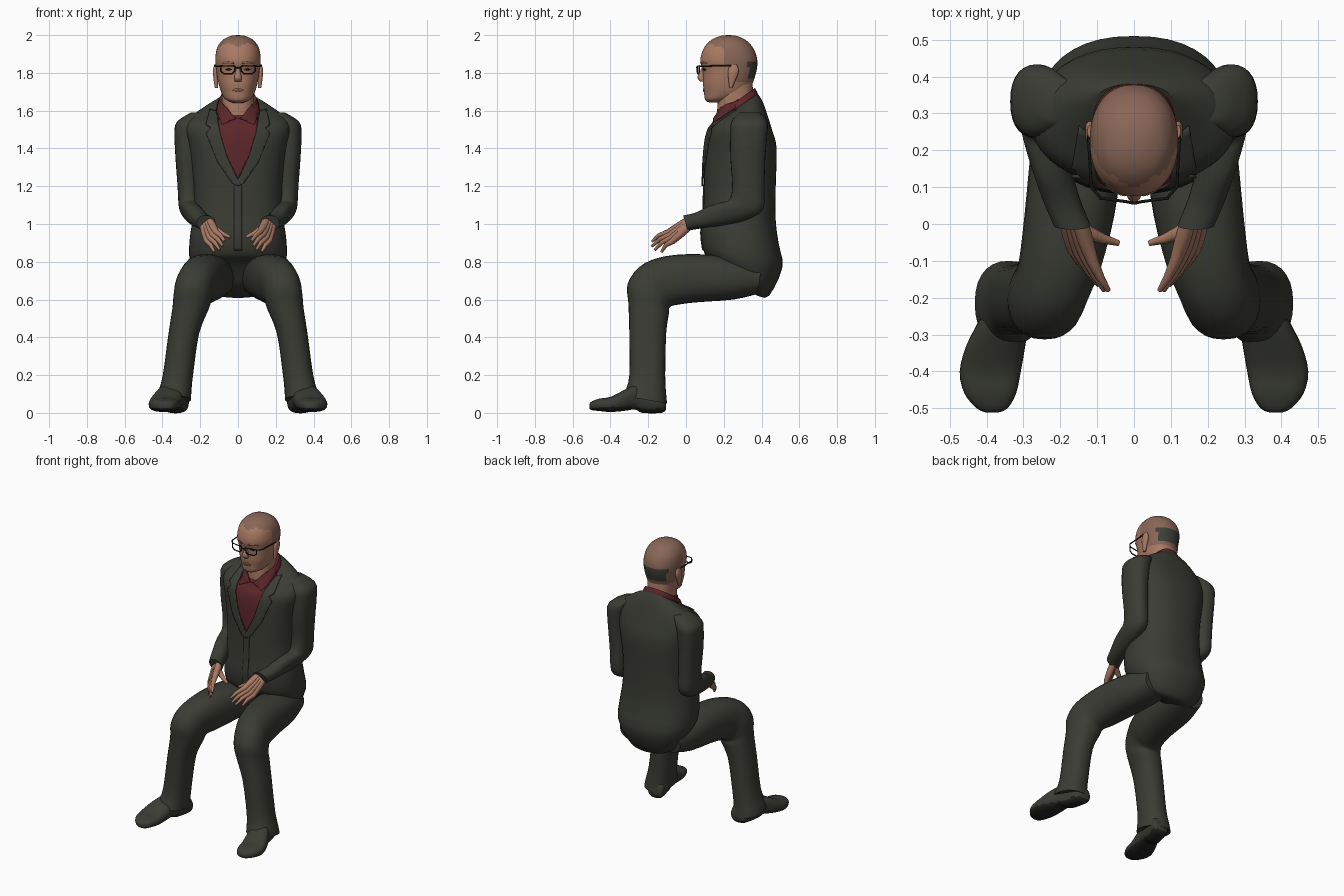
import bpy, bmesh, math
from mathutils import Vector
from mathutils.bvhtree import BVHTree

if "Cube" in bpy.data.objects:
    bpy.data.objects.remove(bpy.data.objects["Cube"], do_unlink=True)


def material(name, *rgb):
    mat = bpy.data.materials.new(name)
    mat.use_nodes = True
    mat.diffuse_color = (*rgb, 1)
    bsdf = mat.node_tree.nodes["Principled BSDF"]
    bsdf.inputs["Base Color"].default_value = (*rgb, 1)
    bsdf.inputs["Roughness"].default_value = 0.8
    return mat


SUIT = material("dark suit cloth", .042, .045, .034)
SHIRT = material("wine shirt", .107, .019, .023)
SKIN = material("skin", .40, .195, .127)
HAIR = material("cropped hair", .25, .135, .095)
GREY = material("grey hair patch", .048, .05, .04)
LIPS = material("lips", .26, .105, .08)
SOLE = material("shoe sole", .016, .017, .015)
BLACK = material("black frames", .008, .008, .008)

parts, trees = [], []


def finish(name, mesh, mats, mirror=False):
    obj = bpy.data.objects.new(name, mesh)
    bpy.context.collection.objects.link(obj)
    for mat in mats:
        mesh.materials.append(mat)
    if mirror:
        obj.modifiers.new("mirror", 'MIRROR')
    parts.append(obj)
    return obj


def spline(rows, steps):
    """Catmull-Rom interpolation through rows of numbers."""
    rows = [Vector(r) for r in rows]
    out = []
    for i in range(len(rows) - 1):
        a, b, c = rows[max(i - 1, 0)], rows[i], rows[i + 1]
        d = rows[min(i + 2, len(rows) - 1)]
        for k in range(steps):
            t = k / steps
            out.append(b + (c - a) * (t / 2) + (a * 2 - b * 5 + c * 4 - d) * (t * t / 2)
                       + (b * 3 - a - c * 3 + d) * (t ** 3 / 2))
    return out + [rows[-1]]


def loft(name, rows, mats, mirror=False, sides=28, steps=3, power=2.3, rule=None):
    """Each row: y, z of one side, y, z of the opposite side, centre x, half width."""
    bm = bmesh.new()
    rings = []
    for y1, z1, y2, z2, cx, w in spline(rows, steps):
        ring = []
        for k in range(sides):
            a = math.tau * k / sides
            u, v = (math.copysign(abs(f) ** (2 / power), f) for f in (math.sin(a), math.cos(a)))
            ring.append(bm.verts.new((cx + w * u, (y1 + y2) / 2 + v * (y1 - y2) / 2,
                                      (z1 + z2) / 2 + v * (z1 - z2) / 2)))
        rings.append(ring)
    for p, q in zip(rings, rings[1:]):
        for k in range(sides):
            j = (k + 1) % sides
            bm.faces.new((p[k], p[j], q[j], q[k]))
    bm.faces.new(rings[0])
    bm.faces.new(rings[-1])
    bmesh.ops.recalc_face_normals(bm, faces=bm.faces)
    if rule:
        for f in bm.faces:
            f.material_index = rule(f.calc_center_median(), f.normal)
    trees.append(BVHTree.FromBMesh(bm))
    mesh = bpy.data.meshes.new(name)
    bm.to_mesh(mesh)
    bm.free()
    return finish(name, mesh, mats, mirror)


def plate(name, outline, mat, lift):
    """Thin mirrored plate: an x, z outline laid on the front of the body."""
    bm = bmesh.new()
    bm.faces.new([bm.verts.new((x, 0, z)) for x, z in outline])
    for axis in (0, 2):
        lo = min(v.co[axis] for v in bm.verts)
        hi = max(v.co[axis] for v in bm.verts)
        cuts = int((hi - lo) / .015)
        normal = [float(axis == i) for i in range(3)]
        for k in range(1, cuts + 1):
            point = [n * (lo + (hi - lo) * k / (cuts + 1)) for n in normal]
            bmesh.ops.bisect_plane(bm, geom=bm.verts[:] + bm.edges[:] + bm.faces[:],
                                   plane_co=point, plane_no=normal)
    missed = []
    for v in bm.verts:
        hits = [t.ray_cast(Vector((v.co.x, -2, v.co.z)), Vector((0, 1, 0)))[0] for t in trees]
        ys = [h.y for h in hits if h]
        if ys:
            v.co.y = min(ys) - lift
        else:
            missed.append(v)
    bmesh.ops.delete(bm, geom=missed, context='VERTS')
    bm.normal_update()
    for f in bm.faces:
        if f.normal.y > 0:
            f.normal_flip()
    mesh = bpy.data.meshes.new(name)
    bm.to_mesh(mesh)
    bm.free()
    obj = finish(name, mesh, [mat], True)
    obj.modifiers.new("thickness", 'SOLIDIFY').thickness = min(lift * 1.3, .009)


def rod(name, points, radii, mat, cyclic=False):
    """Mirrored round rod along points, tapering by radii."""
    curve = bpy.data.curves.new(name, 'CURVE')
    curve.dimensions = '3D'
    curve.bevel_depth = 1
    curve.bevel_resolution = 2
    curve.use_fill_caps = True
    line = curve.splines.new('POLY')
    line.points.add(len(points) - 1)
    line.use_cyclic_u = cyclic
    for p, co, r in zip(line.points, points, radii):
        p.co, p.radius = (*co, 1), r
    temp = bpy.data.objects.new(name, curve)
    mesh = bpy.data.meshes.new_from_object(temp)
    bpy.data.objects.remove(temp)
    mesh.materials.clear()
    finish(name, mesh, [mat], True)


# Jacket body, from hem to collar
loft("jacket", [
    (.26, .67, .38, .62, 0, .12), (.17, .79, .44, .62, 0, .2), (.1, .84, .51, .77, 0, .255),
    (.08, .95, .49, .9, 0, .255), (.09, 1.05, .475, 1.02, 0, .24),
    (.095, 1.2, .475, 1.2, 0, .235), (.1, 1.4, .48, 1.4, 0, .26), (.115, 1.49, .455, 1.5, 0, .28),
    (.14, 1.53, .43, 1.58, 0, .26), (.17, 1.55, .405, 1.65, 0, .19),
    (.22, 1.58, .38, 1.69, 0, .12)], [SUIT], sides=40)

# Shirt collar band and neck
loft("shirt_collar", [(.135, 1.5, .4, 1.62, 0, .12), (.15, 1.55, .38, 1.69, 0, .112),
                      (.16, 1.57, .365, 1.72, 0, .1)], [SHIRT])
loft("neck", [(.165, 1.54, .36, 1.6, 0, .085), (.165, 1.6, .355, 1.7, 0, .085),
              (.17, 1.68, .35, 1.77, 0, .088)], [SKIN])

# Sleeves
loft("sleeves", [
    (.28, 1.59, .39, 1.59, .2, .05), (.24, 1.54, .43, 1.54, .255, .07),
    (.235, 1.47, .43, 1.47, .267, .069), (.235, 1.35, .42, 1.35, .267, .064),
    (.245, 1.2, .415, 1.2, .26, .06), (.23, 1.13, .41, 1.08, .258, .057),
    (.19, 1.115, .34, 1.03, .25, .055), (.12, 1.095, .24, 1, .23, .052),
    (.05, 1.06, .1, .98, .2, .05), (-.015, 1.045, .01, .965, .168, .05)], [SUIT], True)

# Trouser legs, hip to hem
loft("trouser_legs", [
    (.4, .78, .38, .63, .12, .11), (.2, .83, .25, .6, .15, .125), (0, .84, .05, .585, .175, .122),
    (-.15, .82, -.06, .57, .2, .113), (-.25, .77, -.085, .56, .225, .108),
    (-.31, .68, -.09, .55, .24, .102), (-.305, .58, -.09, .53, .25, .097),
    (-.3, .42, -.105, .42, .287, .081), (-.3, .2, -.11, .2, .318, .08),
    (-.32, .12, -.105, .1, .335, .088), (-.33, .09, -.1, .05, .34, .092)], [SUIT], True)

# Shoes with darker soles
loft("shoes", [
    (-.105, .07, -.105, .02, .315, .04), (-.13, .12, -.13, 0, .32, .06),
    (-.23, .15, -.23, 0, .343, .065), (-.27, .15, -.27, .018, .355, .07),
    (-.33, .12, -.33, .01, .375, .08), (-.4, .085, -.4, .005, .39, .083),
    (-.46, .075, -.46, .01, .39, .07), (-.5, .06, -.5, .015, .385, .042),
    (-.512, .045, -.512, .025, .385, .015)], [SUIT, SOLE], True, power=2.6,
    rule=lambda c, n: int(n.z < -.45 and c.z < .03))


# Head, with the hairline and rear patch set by height and depth
def hair_rule(c, n):
    if c.y > .33 and 1.775 < c.z < 1.86:
        return 2
    if c.y > .26:
        line = 1.75
    elif c.y > .2:
        line = 1.84
    else:
        line = 1.935 + .02 * math.sin(abs(c.x) * 30)
    return int(c.z > line)


loft("head", [
    (.115, 1.645, .2, 1.64, 0, .03), (.1, 1.66, .25, 1.66, 0, .065),
    (.095, 1.7, .32, 1.69, 0, .088), (.09, 1.74, .35, 1.74, 0, .102),
    (.09, 1.78, .365, 1.78, 0, .11), (.086, 1.82, .375, 1.82, 0, .115),
    (.076, 1.86, .378, 1.86, 0, .12), (.082, 1.9, .37, 1.9, 0, .118),
    (.1, 1.94, .35, 1.94, 0, .107), (.135, 1.975, .315, 1.975, 0, .08),
    (.18, 1.995, .27, 1.995, 0, .04), (.22, 2, .23, 2, 0, .005)],
    [SKIN, HAIR, GREY], sides=48, steps=4, power=2.2, rule=hair_rule)
loft("nose", [(.088, 1.84, .11, 1.84, 0, .01), (.075, 1.81, .11, 1.8, 0, .013),
              (.06, 1.775, .11, 1.77, 0, .02), (.075, 1.755, .11, 1.755, 0, .018)], [SKIN], sides=14)
loft("ears", [(.23, 1.72, .245, 1.72, .115, .008), (.225, 1.76, .262, 1.76, .117, .012),
              (.222, 1.81, .28, 1.81, .12, .013), (.235, 1.845, .268, 1.845, .118, .008)],
     [SKIN], True, sides=14)

# Facial details
plate("lips", [(0, 1.7), (.03, 1.707), (.012, 1.717), (0, 1.715)], LIPS, .004)
plate("eyes", [(.032, 1.817), (.05, 1.811), (.068, 1.817), (.05, 1.825)], BLACK, .003)
plate("eyebrows", [(.022, 1.848), (.085, 1.85), (.06, 1.86), (.025, 1.856)], HAIR, .004)

# Spectacles
rod("spectacle_rims", [(.016, .06, 1.835), (.09, .07, 1.838), (.092, .07, 1.81),
                       (.075, .068, 1.796), (.032, .062, 1.796), (.018, .06, 1.808)],
    [.004] * 6, BLACK, True)
rod("spectacle_arms", [(.09, .07, 1.836), (.116, .1, 1.836), (.124, .24, 1.838)], [.004] * 3, BLACK)
rod("spectacle_bridge", [(0, .056, 1.828), (.018, .06, 1.826)], [.004] * 2, BLACK)

# Shirt front, collar points, lapels and button edge
plate("shirt_front", [(0, 1.24), (.06, 1.36), (.095, 1.48), (.105, 1.56), (0, 1.56)], SHIRT, .005)
plate("collar_points", [(.01, 1.56), (.085, 1.53), (.118, 1.6), (.1, 1.66), (.06, 1.61)],
      SHIRT, .011)
plate("lapels", [(0, 1.2), (0, 1.235), (.06, 1.36), (.095, 1.48), (.115, 1.6), (.15, 1.61),
                 (.17, 1.53), (.145, 1.51), (.17, 1.48), (.11, 1.33), (.03, 1.215)], SUIT, .013)
plate("button_edge", [(0, .86), (.02, .86), (.02, 1.21), (0, 1.21)], SUIT, .005)

# Hands: four fingers fanning from the wrist, plus a thumb
WRIST = Vector((.165, .01, 1.0))
KNUCKLES = (Vector((.115, -.095, .955)), Vector((.165, -.07, .91)))
TIPS = {"index": (.07, -.18, .908), "middle": (.08, -.18, .882),
        "ring": (.097, -.165, .863), "little": (.125, -.13, .852)}
for i, (finger, tip) in enumerate(TIPS.items()):
    knuckle = KNUCKLES[0].lerp(KNUCKLES[1], i / 3)
    middle = knuckle.lerp(Vector(tip), .5) + Vector((0, -.006, .008))
    start = WRIST + Vector((.01, 0, -.01)) * (i - 1.5)
    rod(finger + "_fingers", [start, start.lerp(knuckle, .5), knuckle, middle, tip],
        [.023, .022, .017, .012, .007], SKIN)
rod("thumbs", [WRIST, (.125, -.025, .975), (.085, -.04, .95), (.042, -.052, .93)],
    [.022, .021, .014, .008], SKIN)

# Smooth shading with sharp rims kept
bpy.ops.object.select_all(action='DESELECT')
for obj in parts:
    obj.select_set(True)
bpy.context.view_layer.objects.active = parts[0]
bpy.ops.object.shade_smooth_by_angle(angle=math.radians(50))
